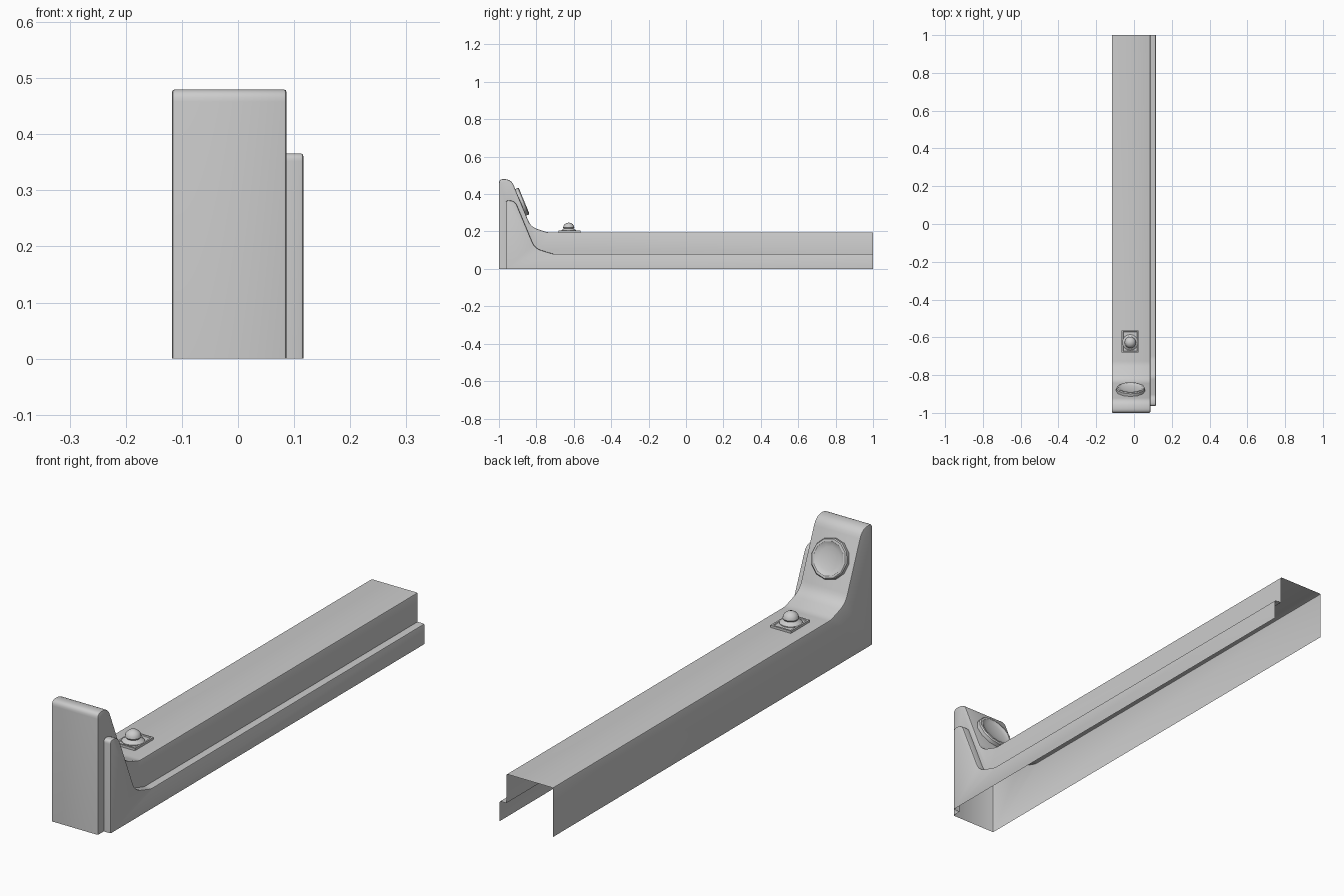
import bpy, bmesh, math
from mathutils import Vector, Matrix

if "Cube" in bpy.data.objects:
    bpy.data.objects.remove(bpy.data.objects["Cube"])


def fillet(points, steps=5):
    """Round a (y, z, cut) polyline: cut is the trimmed length at each corner."""
    out = []
    for i, (y, z, cut) in enumerate(points):
        p = Vector((y, z))
        if cut == 0:
            out.append(p)
            continue
        a = p + (Vector(points[i - 1][:2]) - p).normalized() * cut
        b = p + (Vector(points[i + 1][:2]) - p).normalized() * cut
        for k in range(steps + 1):
            t = k / steps
            out.append(a * (1 - t) ** 2 + p * 2 * t * (1 - t) + b * t * t)
    return out


def finish(name, bm, matrix=Matrix.Identity(4), angle=35):
    mesh = bpy.data.meshes.new(name)
    bm.to_mesh(mesh)
    bm.free()
    ob = bpy.data.objects.new(name, mesh)
    bpy.context.collection.objects.link(ob)
    ob.matrix_world = matrix
    bpy.ops.object.select_all(action='DESELECT')
    ob.select_set(True)
    bpy.context.view_layer.objects.active = ob
    bpy.ops.object.shade_smooth_by_angle(angle=math.radians(angle))
    return ob


def lathe(name, profile, sides, matrix, angle=35):
    """Spin an (r, z) profile around local z; zero radius closes the cap."""
    bm = bmesh.new()
    rings = []
    for r, z in profile:
        n = sides if r > 0 else 1
        rings.append([bm.verts.new((r * math.cos(2 * math.pi * k / sides),
                                    r * math.sin(2 * math.pi * k / sides), z)) for k in range(n)])
    for a, b in zip(rings, rings[1:]):
        for k in range(sides):
            j = (k + 1) % sides
            if len(b) == 1:
                bm.faces.new((a[k], a[j], b[0]))
            else:
                bm.faces.new((a[k], a[j], b[j], b[k]))
    return finish(name, bm, matrix, angle)


# Armrest shell: open underneath and at the back, with a stepped right side
X0, X1, X2 = -0.1175, 0.0865, 0.1165
body = fillet([(-1, 0, 0), (-1, 0.48, 0.022), (-0.935, 0.48, 0.036),
               (-0.83, 0.225, 0.035), (-0.74, 0.195, 0.015), (1, 0.195, 0)])
step = fillet([(-0.963, 0, 0), (-0.963, 0.366, 0.014), (-0.915, 0.366, 0.03),
               (-0.808, 0.11, 0.035), (-0.71, 0.08, 0.012), (1, 0.08, 0)])
bm = bmesh.new()


def row(points, x):
    return [bm.verts.new((x, p.x, p.y)) for p in points]


left, right = row(body, X0), row(body, X1)
inner, outer = row(step, X1), row(step, X2)
for a, b in ((left, right), (inner, outer)):
    for i in range(len(a) - 1):
        bm.faces.new((a[i], b[i], b[i + 1], a[i + 1]))
bm.faces.new(left + [bm.verts.new((X0, 1, 0))])
bm.faces.new((right + inner[::-1])[::-1])
bm.faces.new((outer + [bm.verts.new((X2, 1, 0))])[::-1])
bm.normal_update()
# Soften the outer rims only
rims = [e for e in bm.edges if len(e.link_faces) == 2
        and e.calc_face_angle_signed() > math.radians(50)]
bmesh.ops.bevel(bm, geom=rims, offset=0.005, segments=2, profile=0.5, affect='EDGES')
finish("armrest_shell", bm)

# Round dished dial on the sloped upright
normal = Vector((0, 2.43, 1)).normalized()
tilt = normal.to_track_quat('Z', 'X').to_matrix().to_4x4()
lathe("dial", [(0.077, -0.012), (0.077, 0.012), (0.073, 0.017), (0.064, 0.017),
               (0.060, 0.014), (0.045, 0.010), (0.025, 0.007), (0, 0.006)],
      12, Matrix.Translation((-0.018, -0.881, 0.357)) @ tilt)

# Rectangular plate under the knob, with a recessed border
bm = bmesh.new()
bmesh.ops.create_cube(bm, size=1, matrix=Matrix.Translation((-0.02, -0.622, 0.198))
                      @ Matrix.Diagonal((0.09, 0.118, 0.012, 1)))
top = max(bm.faces, key=lambda f: f.calc_center_median().z)
bmesh.ops.inset_region(bm, faces=[top], thickness=0.010, depth=0)
bmesh.ops.inset_region(bm, faces=[top], thickness=0.003, depth=-0.003)
finish("knob_plate", bm)

# Domed knob on a flared collar
dome = [(0.030 * math.cos(a), 0.024 + 0.026 * math.sin(a))
        for a in (math.radians(d) for d in (0, 20, 40, 60, 78))]
lathe("knob", [(0.042, 0), (0.042, 0.007), (0.034, 0.013), (0.026, 0.018)] + dome + [(0, 0.050)],
      16, Matrix.Translation((-0.02, -0.627, 0.197)))
